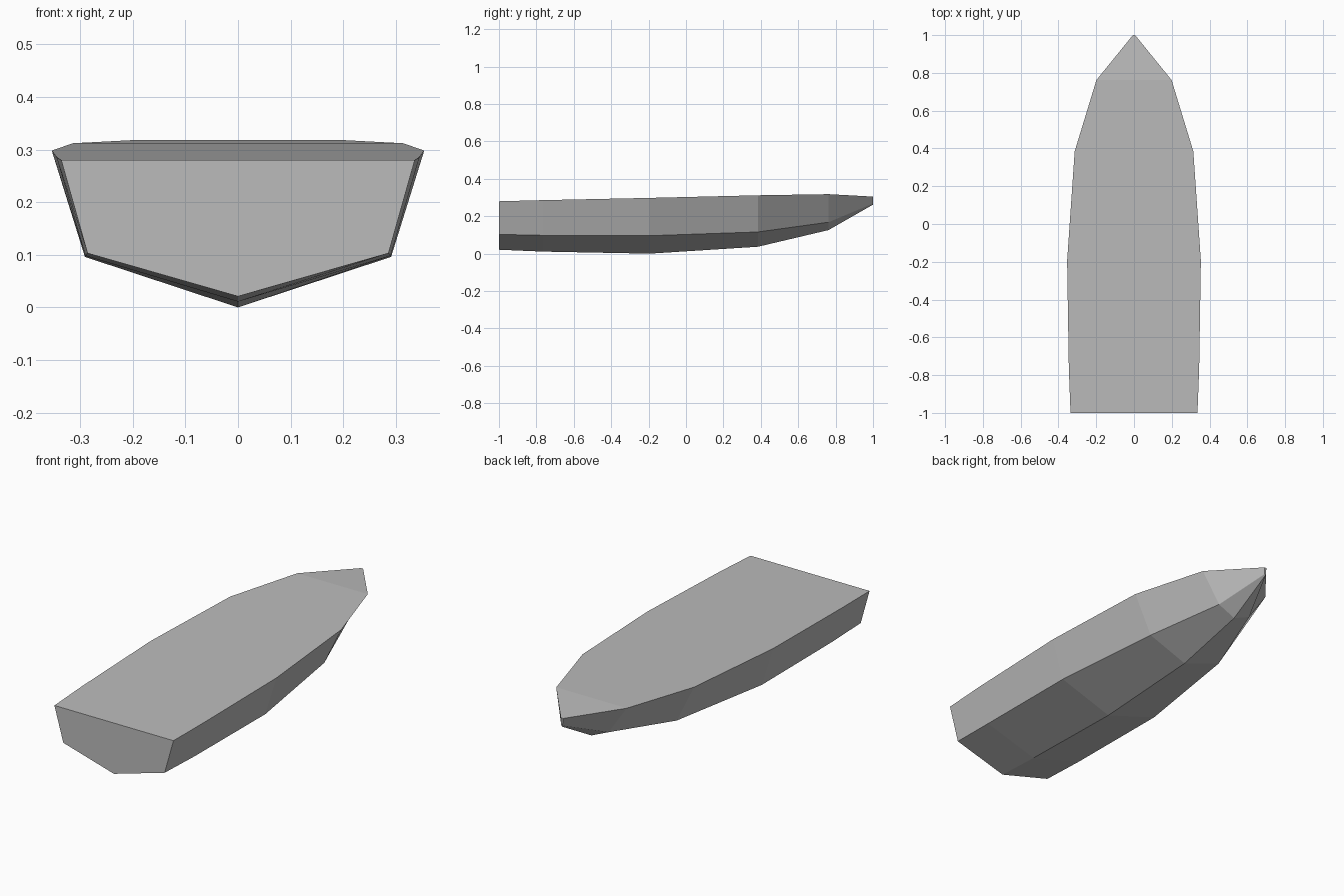
import bpy, bmesh

cube = bpy.data.objects.get("Cube")
if cube:
    bpy.data.objects.remove(cube, do_unlink=True)

# Single painted grey for the whole hull
grey = bpy.data.materials.new("hull grey")
grey.use_nodes = True
colour = (0.5, 0.5, 0.5, 1)
grey.diffuse_color = colour
grey.node_tree.nodes["Principled BSDF"].inputs["Base Color"].default_value = colour

# Stations from stern to bow:
# y, deck half width, deck height, chine half width, chine height, keel height
STATIONS = [
    (-1.0, 0.336, 0.28, 0.286, 0.103, 0.021),
    (-0.765, 0.345, 0.286, 0.29, 0.098, 0.011),
    (-0.195, 0.354, 0.298, 0.291, 0.096, 0.0),
    (0.385, 0.314, 0.312, 0.217, 0.116, 0.037),
    (0.762, 0.199, 0.318, 0.096, 0.168, 0.126),
    (1.0, 0.006, 0.305, 0.004, 0.268, 0.262),
]

bm = bmesh.new()


def section(y, deck_x, deck_z, chine_x, chine_z, keel_z):
    """One five-sided hull section, left deck edge round to the right."""
    ring = [(deck_x, deck_z), (chine_x, chine_z), (0, keel_z),
            (-chine_x, chine_z), (-deck_x, deck_z)]
    return [bm.verts.new((x, y, z)) for x, z in ring]


rings = [section(*s) for s in STATIONS]

# Sides, bottom and deck between neighbouring sections
for a, b in zip(rings, rings[1:]):
    for i in range(len(a)):
        j = (i + 1) % len(a)
        bm.faces.new((a[i], a[j], b[j], b[i]))

# Transom and blunt stem
bm.faces.new(rings[0])
bm.faces.new(rings[-1])
bmesh.ops.recalc_face_normals(bm, faces=bm.faces[:])

mesh = bpy.data.meshes.new("boat_hull")
bm.to_mesh(mesh)
bm.free()
mesh.materials.append(grey)
hull = bpy.data.objects.new("boat_hull", mesh)
bpy.context.collection.objects.link(hull)
